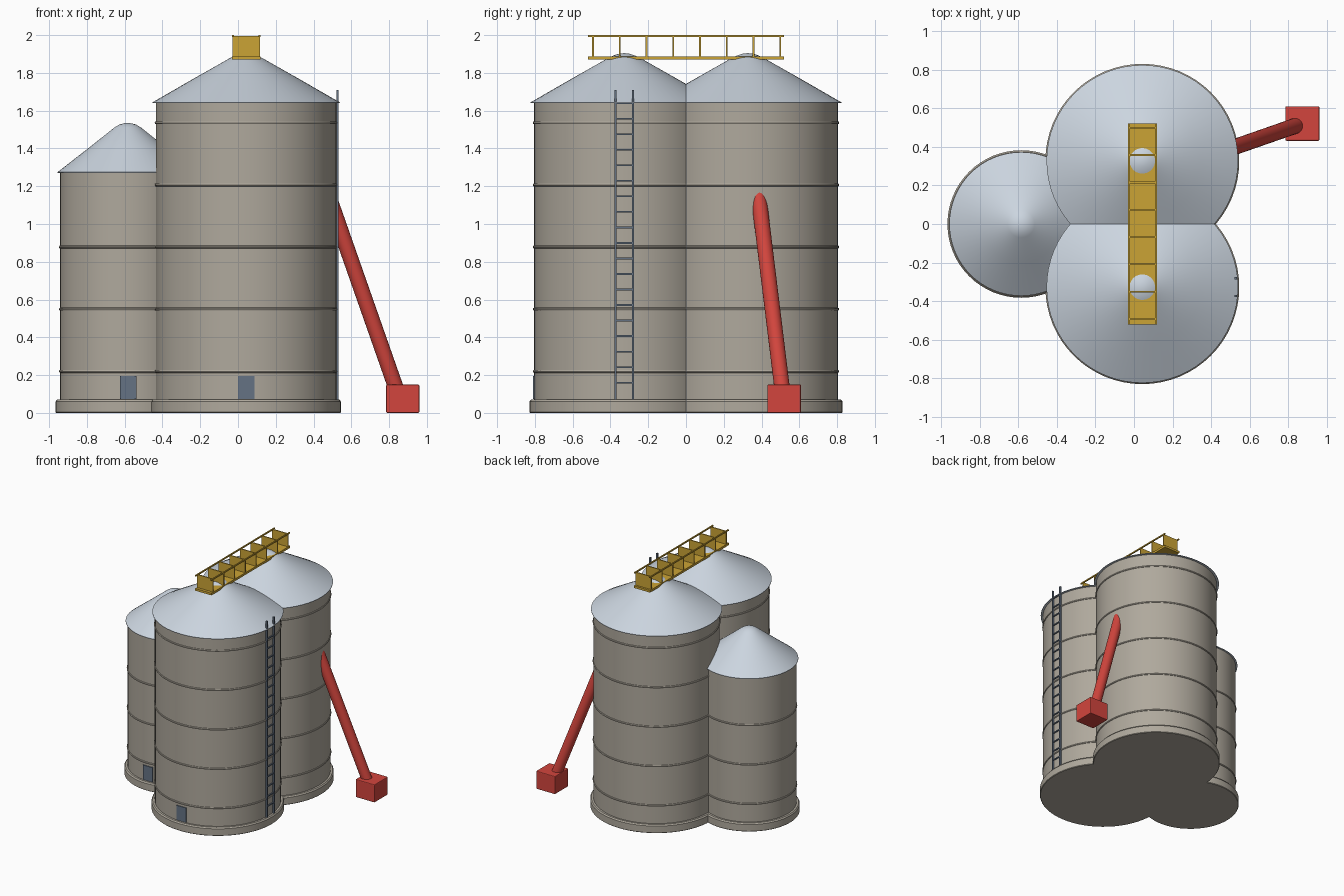
import bpy, bmesh, math
from mathutils import Vector

if "Cube" in bpy.data.objects:
    bpy.data.objects.remove(bpy.data.objects["Cube"])


def material(name, rgb):
    m = bpy.data.materials.new(name)
    m.diffuse_color = (*rgb, 1)
    m.use_nodes = True
    m.node_tree.nodes["Principled BSDF"].inputs["Base Color"].default_value = m.diffuse_color
    return m


WALL = material("warm grey wall", (0.43, 0.395, 0.335))
ROOF = material("pale steel roof", (0.60, 0.665, 0.74))
RED = material("auger red", (0.65, 0.06, 0.047))
YELLOW = material("walkway yellow", (0.60, 0.37, 0.035))
SLATE = material("slate metal", (0.13, 0.17, 0.23))


def finish(name, bm, mat, smooth=False, bevel=0):
    bmesh.ops.recalc_face_normals(bm, faces=bm.faces)
    me = bpy.data.meshes.new(name)
    bm.to_mesh(me)
    bm.free()
    me.materials.append(mat)
    ob = bpy.data.objects.new(name, me)
    bpy.context.collection.objects.link(ob)
    if bevel:
        b = ob.modifiers.new("bevel", 'BEVEL')
        b.width, b.segments = bevel, 2
    if smooth:
        bpy.ops.object.select_all(action='DESELECT')
        ob.select_set(True)
        bpy.context.view_layer.objects.active = ob
        bpy.ops.object.shade_smooth_by_angle(angle=math.radians(35))
    return ob


def revolve(name, profile, cx, cy, mat, closed=False, n=64):
    """Spin (radius, z) points around a vertical axis."""
    bm = bmesh.new()
    rings = []
    for r, z in profile:
        if r == 0:
            rings.append([bm.verts.new((cx, cy, z))] * n)
        else:
            rings.append([bm.verts.new((cx + r * math.cos(2 * math.pi * i / n),
                                        cy + r * math.sin(2 * math.pi * i / n), z))
                          for i in range(n)])
    pairs = list(zip(rings, rings[1:]))
    if closed:
        pairs.append((rings[-1], rings[0]))
    for a, b in pairs:
        for i in range(n):
            j = (i + 1) % n
            bm.faces.new(list(dict.fromkeys((a[i], a[j], b[j], b[i]))))
    return finish(name, bm, mat, True)


def boxes(name, items, mat, bevel=0):
    """items: list of (centre, size) joined into one object."""
    bm = bmesh.new()
    for c, s in items:
        vs = bmesh.ops.create_cube(bm, size=1)["verts"]
        for v in vs:
            v.co = Vector(c) + Vector([v.co[k] * s[k] for k in range(3)])
    return finish(name, bm, mat, False, bevel)


def silo(name, cx, cy, r, eave, roof, hoops):
    # footing ring, wall, roof and hoops
    b = r + 0.024
    revolve(name + "_base", [(0, 0), (b - 0.004, 0), (b, 0.004), (b, 0.06),
                             (b - 0.008, 0.07), (0, 0.07)], cx, cy, WALL)
    revolve(name + "_wall", [(0, 0.06), (r, 0.06), (r, eave + 0.003), (0, eave + 0.003)], cx, cy, WALL)
    revolve(name + "_roof", [(0, eave)] + roof, cx, cy, ROOF)
    for k in range(hoops):
        z = 0.22 + 0.329 * k
        ring = [(r - 0.003 + 0.009 * math.cos(t * math.pi / 4), z + 0.009 * math.sin(t * math.pi / 4))
                for t in range(8)]
        revolve(f"{name}_hoop_{k + 1}", ring, cx, cy, WALL, True)


CX, CY, R = 0.043, 0.327, 0.478
big_roof = [(0.496, 1.64), (0.496, 1.644), (0.30, 1.757), (0.09, 1.876),
            (0.06, 1.891), (0.03, 1.901), (0, 1.905)]
small_roof = [(0.372, 1.27), (0.372, 1.274), (0.20, 1.408), (0.07, 1.511),
              (0.045, 1.526), (0.02, 1.533), (0, 1.535)]
silo("front_silo", CX, -CY, R, 1.64, big_roof, 5)
silo("back_silo", CX, CY, R, 1.64, big_roof, 5)
silo("small_silo", -0.584, 0, 0.358, 1.27, small_roof, 3)

# access doors on the front
boxes("front_silo_door", [((CX, -0.795, 0.135), (0.088, 0.03, 0.122))], SLATE)
boxes("small_silo_door", [((-0.581, -0.349, 0.135), (0.088, 0.03, 0.122))], SLATE)

# ladder on the right side of the front silo
ladder = [((0.527, -CY + s * 0.046, 0.89), (0.012, 0.011, 1.64)) for s in (-1, 1)]
ladder += [((0.527, -CY, 0.16 + 0.0822 * i), (0.009, 0.09, 0.009)) for i in range(19)]
boxes("ladder", ladder, SLATE)

# walkway over both roofs: deck, cross panels, top rails
boxes("walkway_deck", [((CX, 0, 1.879), (0.15, 1.04, 0.018))], YELLOW)
boxes("walkway_panels", [((CX, -0.492 + 0.1415 * i, 1.94), (0.146, 0.009, 0.112))
                         for i in range(8)], YELLOW)
boxes("walkway_rails", [((CX + s * 0.07, 0, 1.995), (0.01, 1.04, 0.01)) for s in (-1, 1)], YELLOW)

# auger hopper and sloping tube
boxes("auger_hopper", [((0.872, 0.52, 0.075), (0.176, 0.178, 0.15))], RED, 0.006)
start, end = Vector((0.872, 0.521, 0.03)), Vector((0.43, 0.367, 1.29))
d = end - start
bm = bmesh.new()
bmesh.ops.create_cone(bm, cap_ends=True, segments=32, radius1=0.041, radius2=0.041, depth=d.length)
rot = d.to_track_quat('Z', 'Y')
for v in bm.verts:
    v.co = rot @ v.co + (start + end) / 2
finish("auger_tube", bm, RED, True)
